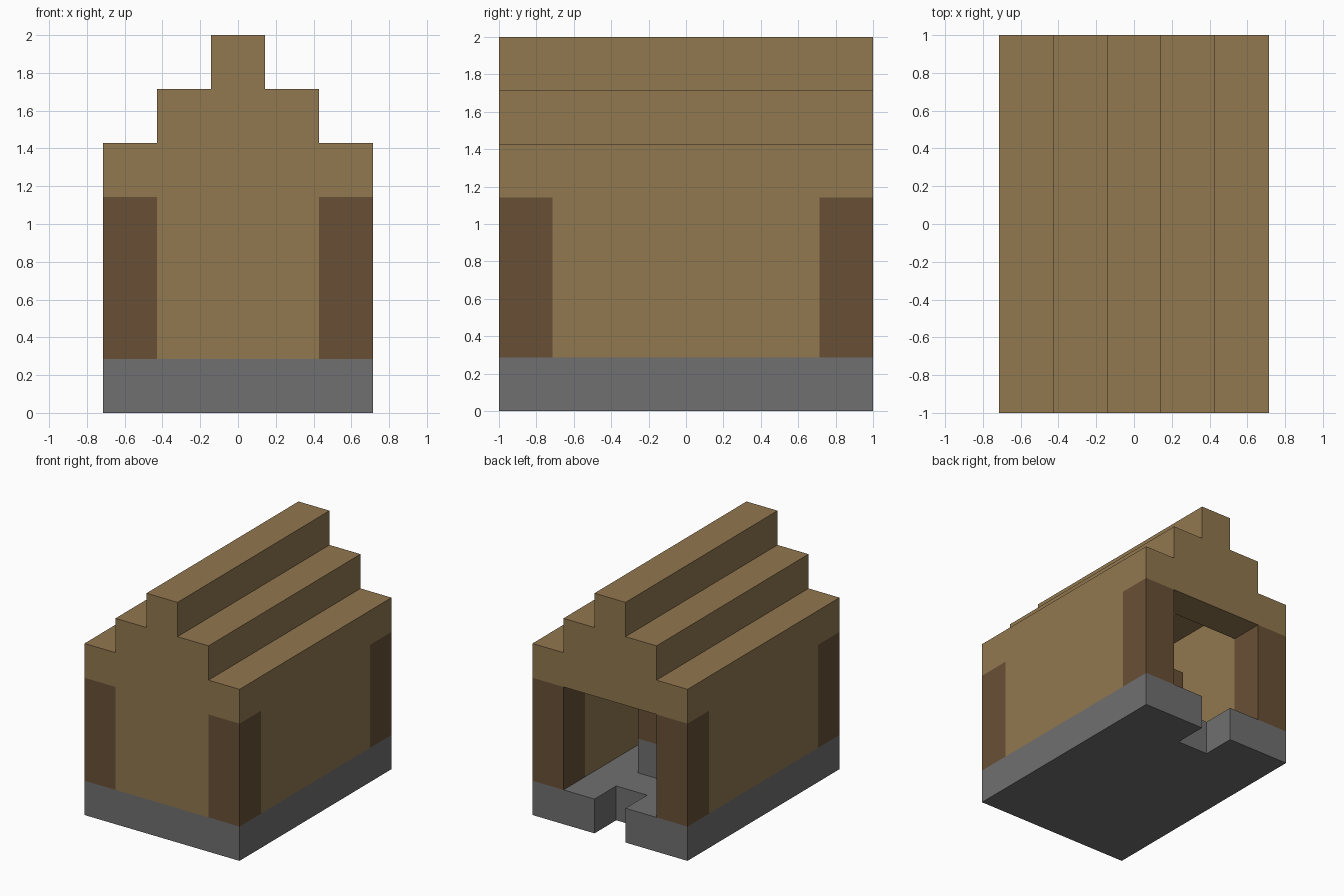
import bpy
import bmesh
from mathutils import Vector
from itertools import product

cube = bpy.data.objects.get("Cube")
if cube:
    bpy.data.objects.remove(cube, do_unlink=True)

NX, NY, NZ = 5, 7, 7          # block counts
U = 2 / NZ                    # size of one block


def material(name, rgb):
    mat = bpy.data.materials.new(name)
    mat.use_nodes = True
    color = (*rgb, 1)
    mat.diffuse_color = color
    mat.node_tree.nodes["Principled BSDF"].inputs["Base Color"].default_value = color
    return mat


stone = material("grey stone", (0.162, 0.162, 0.162))
plank = material("light planks", (0.283, 0.184, 0.078))
log = material("dark logs", (0.138, 0.08, 0.036))

blocks = {}


def fill(part, xs, ys, zs):
    for cell in product(xs, ys, zs):
        blocks[cell] = part


# Stone floor with a notch as the doorstep
fill("floor", range(NX), range(NY), range(1))
del blocks[2, NY - 1, 0]

# Corner posts, side walls and the closed front wall; the back is the doorway
fill("corner_posts", (0, NX - 1), (0, NY - 1), range(1, 4))
fill("side_walls", (0, NX - 1), range(1, NY - 1), range(1, 4))
fill("front_wall", range(1, NX - 1), range(1), range(1, 4))

# Hollow stepped roof, with solid gables at both ends
for step in range(3):
    z = 4 + step
    fill("roof_steps", {step, NX - 1 - step}, range(NY), (z,))
    fill("gables", range(step + 1, NX - 1 - step), (0, NY - 1), (z,))

# Small pillar standing inside
fill("pillar_base", (2,), (4,), (1,))
fill("pillar_top", (2,), (4,), (2,))

materials = {"floor": stone, "pillar_base": stone,
             "corner_posts": log, "pillar_top": log}


def build(part):
    """Make one part from the exposed sides of its blocks."""
    bm = bmesh.new()
    origin = Vector((NX / 2, NY / 2, 0))
    for cell in [c for c, p in blocks.items() if p == part]:
        middle = Vector(cell) + Vector((0.5, 0.5, 0.5))
        for axis, sign in product(range(3), (-1, 1)):
            n = Vector((0, 0, 0))
            n[axis] = sign
            if tuple(int(v) for v in Vector(cell) + n) in blocks:
                continue
            a = Vector((0, 0, 0))
            a[(axis + 1) % 3] = 0.5
            b = n.cross(a)
            center = middle + n / 2 - origin
            corners = (-a - b, a - b, a + b, b - a)
            bm.faces.new([bm.verts.new((center + c) * U) for c in corners])
    bmesh.ops.remove_doubles(bm, verts=bm.verts, dist=0.001)
    # Merge flat neighbours into large clean faces
    bmesh.ops.dissolve_limit(bm, angle_limit=0.01, verts=bm.verts, edges=bm.edges)
    mesh = bpy.data.meshes.new(part)
    bm.to_mesh(mesh)
    bm.free()
    mesh.materials.append(materials.get(part, plank))
    bpy.context.collection.objects.link(bpy.data.objects.new(part, mesh))


for part in dict.fromkeys(blocks.values()):
    build(part)
